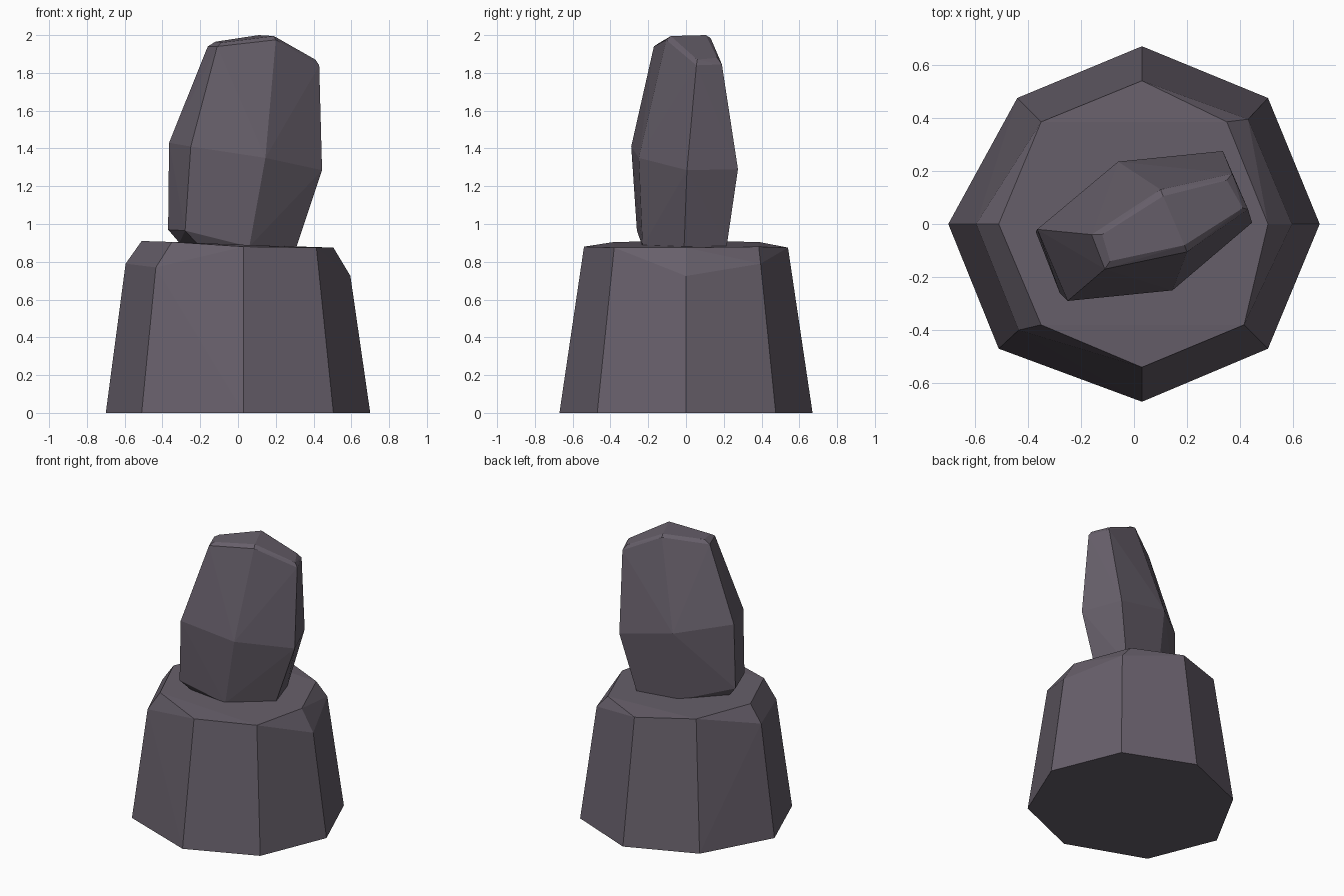
import bpy, bmesh

stone = bpy.data.materials.new("purple_grey_stone")
stone.diffuse_color = (0.135, 0.115, 0.145, 1)


def rock(name, *rings):
    """Faceted rock: the convex hull of a few stacked rings of corners."""
    bm = bmesh.new()
    for ring in rings:
        for p in ring:
            bm.verts.new(p)
    hull = bmesh.ops.convex_hull(bm, input=bm.verts)
    loose = {g for g in hull["geom_interior"] + hull["geom_unused"]
             if isinstance(g, bmesh.types.BMVert)}
    bmesh.ops.delete(bm, geom=list(loose), context='VERTS')
    bmesh.ops.dissolve_limit(bm, angle_limit=0.02, verts=bm.verts, edges=bm.edges)
    bmesh.ops.recalc_face_normals(bm, faces=bm.faces)
    mesh = bpy.data.meshes.new(name)
    bm.to_mesh(mesh)
    bm.free()
    mesh.materials.append(stone)
    ob = bpy.data.objects.new(name, mesh)
    bpy.context.collection.objects.link(ob)
    return ob


# Wide tapered base with four chipped upper corners
rock("base_stone",
     [(0.03, 0.67, 0), (0.505, 0.475, 0), (0.70, 0, 0), (0.505, -0.47, 0),
      (0.03, -0.67, 0), (-0.51, -0.47, 0), (-0.70, 0, 0), (-0.44, 0.475, 0)],
     [(0.43, 0.395, 0.79), (0.595, 0, 0.725), (-0.435, -0.40, 0.77), (-0.595, 0, 0.79)],
     [(0.03, 0.54, 0.875), (0.35, 0.385, 0.88), (0.505, 0, 0.875), (0.415, -0.38, 0.875),
      (0.03, -0.54, 0.88), (-0.35, -0.38, 0.905), (-0.51, 0, 0.91), (-0.35, 0.385, 0.905)])

# Leaning slab standing on the base
rock("upright_stone",
     # chipped underside
     [(-0.31, -0.05, 0.90), (-0.22, -0.22, 0.90), (0.06, -0.23, 0.88),
      (0.31, -0.01, 0.88), (0.24, 0.215, 0.88), (-0.05, 0.18, 0.88)],
     # lower corners on the left end
     [(-0.37, -0.03, 0.97), (-0.28, -0.26, 0.965)],
     # widest ring
     [(-0.365, -0.02, 1.43), (-0.06, 0.235, 1.38), (0.335, 0.275, 1.29),
      (0.445, 0.005, 1.285), (0.145, -0.25, 1.35), (-0.25, -0.29, 1.41)],
     # crown edge
     [(-0.16, -0.04, 1.94), (0.10, 0.13, 1.985), (0.37, 0.19, 1.845),
      (0.43, 0.055, 1.84), (0.20, -0.105, 1.975), (-0.11, -0.17, 1.94)],
     # crown top
     [(-0.12, -0.04, 1.965), (0.11, 0.105, 2.0), (0.35, 0.165, 1.88),
      (0.41, 0.06, 1.87), (0.19, -0.08, 1.995), (-0.09, -0.14, 1.96)])
